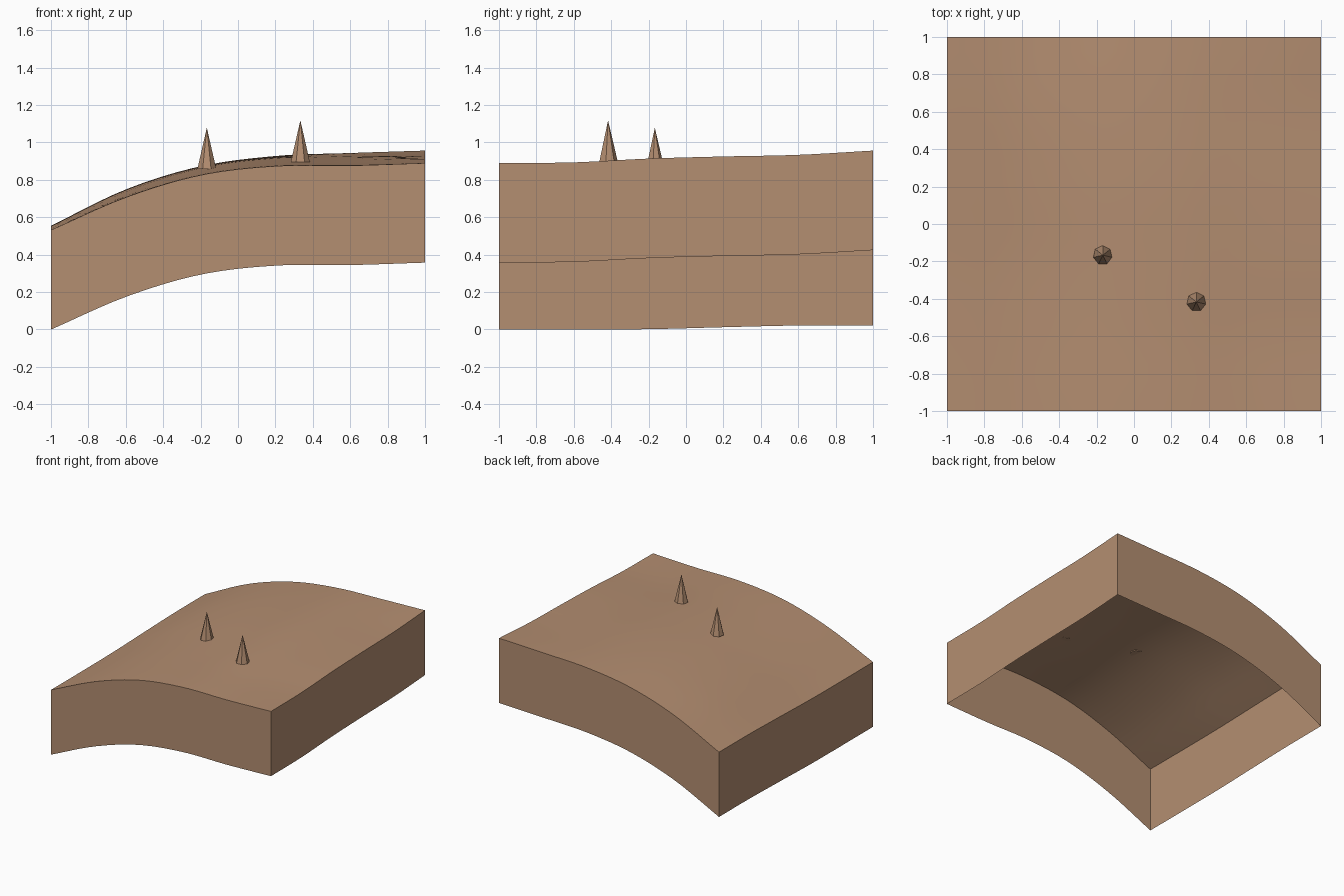
import bpy
import bmesh

if "Cube" in bpy.data.objects:
    bpy.data.objects.remove(bpy.data.objects["Cube"], do_unlink=True)

GRID = 24
SKIRT = 0.532
FRONT = [0.531, 0.706, 0.825, 0.873, 0.876, 0.889]   # ground height along the front edge
RISE = [0.023, 0.04, 0.045, 0.054, 0.067, 0.067]     # climb from front to back
LEAN_RIGHT = [0, 0.06, 0.36, 0.53, 0.66, 1]          # how the climb spreads on each side
LEAN_LEFT = [0, 0, 0.1, 0.55, 0.95, 1]


def curve(points, t):
    """Smooth curve through evenly spaced points, t from -1 to 1."""
    n = len(points) - 1
    s = (t + 1) / 2 * n
    i = min(int(s), n - 1)
    u = s - i
    b, c = points[i], points[i + 1]
    a = points[i - 1] if i > 0 else 2 * b - c
    d = points[i + 2] if i + 2 <= n else 2 * c - b
    return b + u / 2 * (c - a + u * (2*a - 5*b + 4*c - d + u * (3*(b - c) + d - a)))


def ground(x, y):
    side = (x + 1) / 2
    lean = side * curve(LEAN_RIGHT, y) + (1 - side) * curve(LEAN_LEFT, y)
    swell = 0.015 * (1 - x * x) * (1 - y * y)
    return curve(FRONT, x) + curve(RISE, x) * lean + swell


earth = bpy.data.materials.new("earth_brown")
earth.use_nodes = True
colour = (0.456, 0.271, 0.165, 1)
earth.diffuse_color = colour
earth.node_tree.nodes["Principled BSDF"].inputs["Base Color"].default_value = colour


def finish(bm, name):
    mesh = bpy.data.meshes.new(name)
    bm.to_mesh(mesh)
    bm.free()
    mesh.materials.append(earth)
    obj = bpy.data.objects.new(name, mesh)
    bpy.context.collection.objects.link(obj)
    return obj


# Rolling ground with a hanging skirt, open underneath
bm = bmesh.new()
bmesh.ops.create_grid(bm, x_segments=GRID, y_segments=GRID, size=1)
for v in bm.verts:
    v.co.z = ground(v.co.x, v.co.y)
for f in bm.faces:
    f.smooth = True
rim = [e for e in bm.edges if e.is_boundary]
for e in rim:
    e.smooth = False
skirt = bmesh.ops.extrude_edge_only(bm, edges=rim)["geom"]
for part in skirt:
    if isinstance(part, bmesh.types.BMVert):
        part.co.z -= SKIRT
    elif isinstance(part, bmesh.types.BMFace):
        part.smooth = False
        # Turn every skirt face outwards
        part.normal_update()
        if part.normal.dot(part.calc_center_median() * 1) < 0:
            part.normal_flip()
finish(bm, "ground_block")


# Seven-sided spikes standing on the ground
def spike(name, x, y):
    height = 0.222
    bm = bmesh.new()
    bmesh.ops.create_cone(bm, cap_ends=True, segments=7, radius1=0.052,
                          radius2=0, depth=height)
    obj = finish(bm, name)
    obj.location = (x, y, ground(x, y) + height / 2)


spike("left_spike", 1 / 3, -5 / 12)
spike("right_spike", -1 / 6, -1 / 6)
